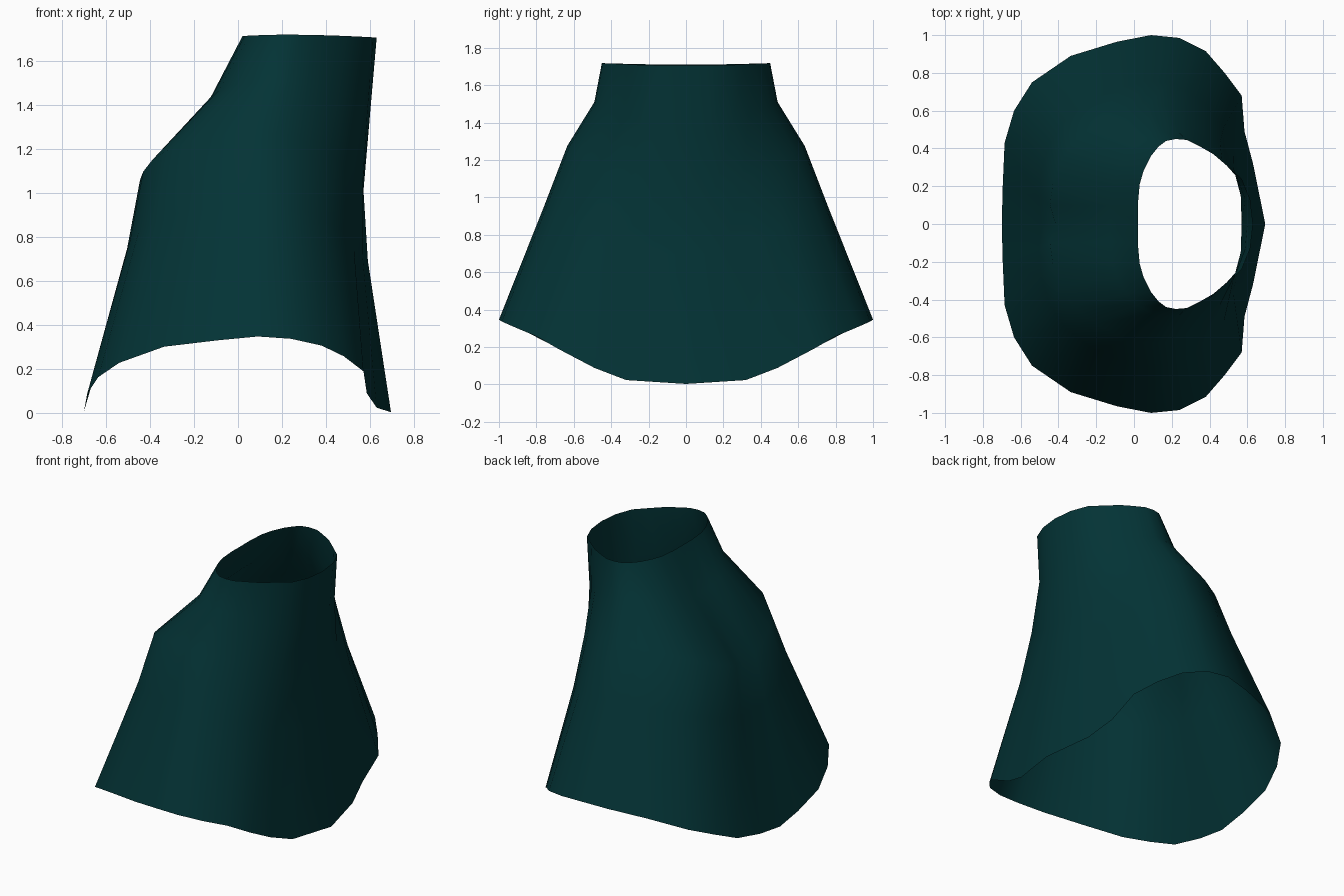
import bpy, bmesh, math

if "Cube" in bpy.data.objects:
    bpy.data.objects.remove(bpy.data.objects["Cube"])

# Half outlines of hem, waist and neck, front (-x) round to back (+x)
HEM = [(-.70, 0), (-.695, .2), (-.685, .43), (-.635, .60), (-.54, .75), (-.335, .89),
       (-.09, .965), (.09, 1.0), (.24, .985), (.38, .915), (.48, .80), (.57, .68),
       (.585, .49), (.63, .32), (.695, 0)]
WAIST = [(-.445, 0), (-.445, .10), (-.43, .21), (-.39, .33), (-.32, .435), (-.20, .53),
         (-.06, .60), (.08, .635), (.18, .625), (.28, .58), (.37, .52), (.455, .43),
         (.525, .30), (.565, .15), (.57, 0)]
NECK = [(.02, 0), (.02, .10), (.03, .21), (.05, .28), (.09, .36), (.13, .41), (.17, .44),
        (.22, .45), (.28, .445), (.35, .41), (.42, .37), (.49, .31), (.57, .24),
        (.615, .13), (.63, 0)]
# How far each point has risen from the low front/back to the high side
RISE = [0, .08, .24, .46, .65, .865, .95, 1, .97, .88, .74, .54, .25, .06, 0]

# Rings: lower outline, upper outline, blend,
#        front x, back x, side y, front z, side z, back z, front dip
RINGS = [(HEM, WAIST, 0, -.70, .695, 1.0, .005, .347, .003, 0),
         (HEM, WAIST, .6, -.505, .59, .76, .73, .95, .69, .015),
         (HEM, WAIST, 1, -.445, .57, .635, 1.04, 1.275, 1.01, .03),
         (WAIST, NECK, .6, -.125, .60, .49, 1.425, 1.51, 1.36, 0),
         (WAIST, NECK, 1, .02, .63, .45, 1.71, 1.718, 1.705, 0)]


def unit(outline):
    x0, x1 = outline[0][0], outline[-1][0]
    ymax = max(p[1] for p in outline)
    return [((x - x0) / (x1 - x0), y / ymax) for x, y in outline]


def ring_points(low, high, t, xf, xb, ys, zf, zs, zb, dip):
    half = []
    for i, ((u0, v0), (u1, v1)) in enumerate(zip(unit(low), unit(high))):
        u, v = u0 + (u1 - u0) * t, v0 + (v1 - v0) * t
        end = zf if i < 7 else zb
        x = xf + (xb - xf) * u + (dip if i == 0 else 0)
        half.append((x, ys * v, end + (zs - end) * RISE[i]))
    return half + [(x, -y, z) for x, y, z in half[-2:0:-1]]


# Open garment shell lofted through the rings
bm = bmesh.new()
rings = [[bm.verts.new(p) for p in ring_points(*r)] for r in RINGS]
for a, b in zip(rings, rings[1:]):
    n = len(a)
    for i in range(n):
        j = (i + 1) % n
        bm.faces.new((a[j], a[i], b[i], b[j]))
mesh = bpy.data.meshes.new("garment_shell")
bm.to_mesh(mesh)
bm.free()
shell = bpy.data.objects.new("garment_shell", mesh)
bpy.context.collection.objects.link(shell)

# Dark teal cloth
cloth = bpy.data.materials.new("dark_teal_cloth")
cloth.diffuse_color = (.001, .033, .036, 1)
cloth.use_nodes = True
cloth.node_tree.nodes["Principled BSDF"].inputs["Base Color"].default_value = cloth.diffuse_color
mesh.materials.append(cloth)

bpy.context.view_layer.objects.active = shell
shell.select_set(True)
bpy.ops.object.shade_smooth_by_angle(angle=math.radians(60))
